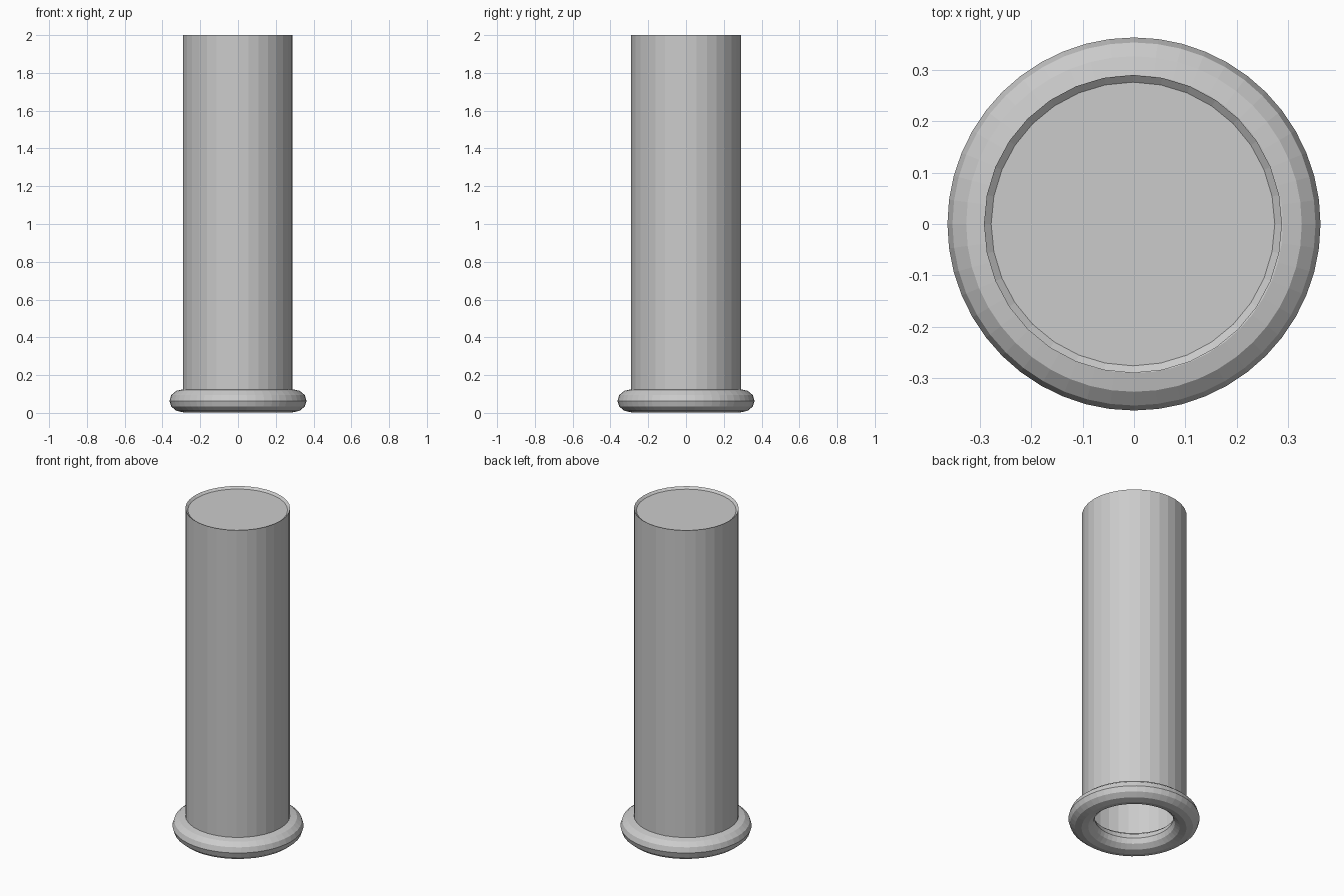
import bpy, bmesh
from math import cos, sin, tau

if "Cube" in bpy.data.objects:
    bpy.data.objects.remove(bpy.data.objects["Cube"])


def lathe(name, profile, sides, closed=False, cap_last=False, loc=(0, 0, 0)):
    """Revolve (radius, z) points around the z axis."""
    bm = bmesh.new()
    rings = [[bm.verts.new((r * cos(tau * i / sides), r * sin(tau * i / sides), z))
              for i in range(sides)] for r, z in profile]
    pairs = list(zip(rings, rings[1:]))
    if closed:
        pairs.append((rings[-1], rings[0]))
    for a, b in pairs:
        for i in range(sides):
            j = (i + 1) % sides
            bm.faces.new((a[i], a[j], b[j], b[i]))
    if cap_last:
        bm.faces.new(rings[-1])
    mesh = bpy.data.meshes.new(name)
    bm.to_mesh(mesh)
    bm.free()
    obj = bpy.data.objects.new(name, mesh)
    obj.location = loc
    bpy.context.collection.objects.link(obj)
    return obj


# Hollow tube, open below, with a slightly sunken lid inside a bevelled rim
lathe("tube", [(0.29, 0.06), (0.29, 2.0), (0.276, 1.988)], 32,
      cap_last=True, loc=(-0.002, 0, 0))

# Slightly flattened base ring
ring = [(0.29 + 0.073 * cos(tau * k / 12), 0.064 + 0.061 * sin(tau * k / 12))
        for k in range(12)]
lathe("base_ring", ring, 48, closed=True)
